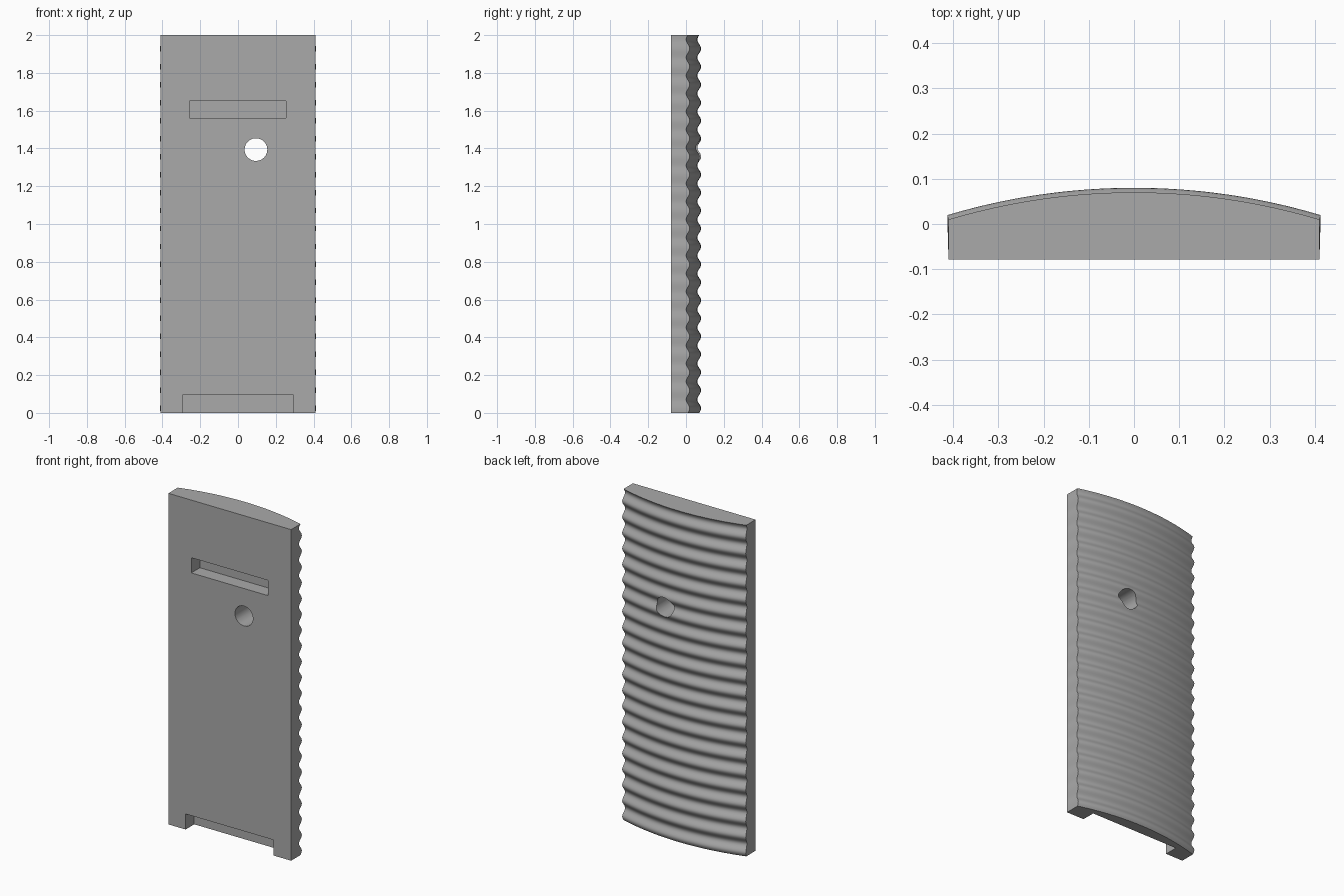
import bpy, bmesh, math

WIDTH, HEIGHT, FRONT = 0.41, 2.0, -0.079
RIPPLES, STEPS, COLS = 21, 12, 40
RADIUS, CROWN, AMP = 1.43, 0.07, 0.01

if "Cube" in bpy.data.objects:
    bpy.data.objects.remove(bpy.data.objects["Cube"])

grey = bpy.data.materials.new("plain grey")
grey.use_nodes = True
colour = (0.4, 0.4, 0.4, 1)
grey.diffuse_color = colour
grey.node_tree.nodes["Principled BSDF"].inputs["Base Color"].default_value = colour


def cutter(obj):
    """Hide a helper and subtract it from the panel."""
    obj.hide_render = True
    obj.hide_set(True)
    mod = panel.modifiers.new(obj.name, "BOOLEAN")
    mod.operation, mod.solver, mod.object = "DIFFERENCE", "EXACT", obj


def box_cutter(name, x0, x1, y0, y1, z0, z1):
    bpy.ops.mesh.primitive_cube_add(
        size=1, location=((x0 + x1) / 2, (y0 + y1) / 2, (z0 + z1) / 2))
    obj = bpy.context.object
    obj.name = name
    obj.scale = (x1 - x0, y1 - y0, z1 - z0)
    cutter(obj)


# Panel: flat front, bowed back with horizontal ripples
bm = bmesh.new()
half = math.asin(WIDTH / RADIUS)
rows = []
for i in range(RIPPLES * STEPS + 1):
    t = i / STEPS
    z = HEIGHT * t / RIPPLES
    r = RADIUS + AMP * math.sin(2 * math.pi * t)
    ring = [bm.verts.new((-WIDTH, FRONT, z))]
    for j in range(COLS + 1):
        a = half * (2 * j / COLS - 1)
        ring.append(bm.verts.new(
            (r * math.sin(a), CROWN - RADIUS + r * math.cos(a), z)))
    ring.append(bm.verts.new((WIDTH, FRONT, z)))
    rows.append(ring)
for low, high in zip(rows, rows[1:]):
    for k in range(len(low)):
        n = (k + 1) % len(low)
        bm.faces.new((low[k], low[n], high[n], high[k]))
bm.faces.new(rows[0])
bm.faces.new(rows[-1])
bmesh.ops.recalc_face_normals(bm, faces=bm.faces)
mesh = bpy.data.meshes.new("rippled_panel")
bm.to_mesh(mesh)
bm.free()
panel = bpy.data.objects.new("rippled_panel", mesh)
bpy.context.collection.objects.link(panel)
mesh.materials.append(grey)

# Slot in the front, notch at the foot, and a round through hole
box_cutter("slot_cutter", -0.257, 0.255, -0.2, 0.003, 1.56, 1.652)
box_cutter("notch_cutter", -0.295, 0.293, -0.2, 0.003, -0.1, 0.094)
bpy.ops.mesh.primitive_cylinder_add(
    vertices=48, radius=0.06, depth=0.6, location=(0.095, 0, 1.394),
    rotation=(math.pi / 2, 0, 0))
bpy.context.object.name = "hole_cutter"
cutter(bpy.context.object)

# Apply the cuts, then smooth the curved faces
bpy.ops.object.select_all(action="DESELECT")
panel.select_set(True)
bpy.context.view_layer.objects.active = panel
for name in [m.name for m in panel.modifiers]:
    bpy.ops.object.modifier_apply(modifier=name)
bpy.ops.object.shade_smooth_by_angle(angle=math.radians(30))
